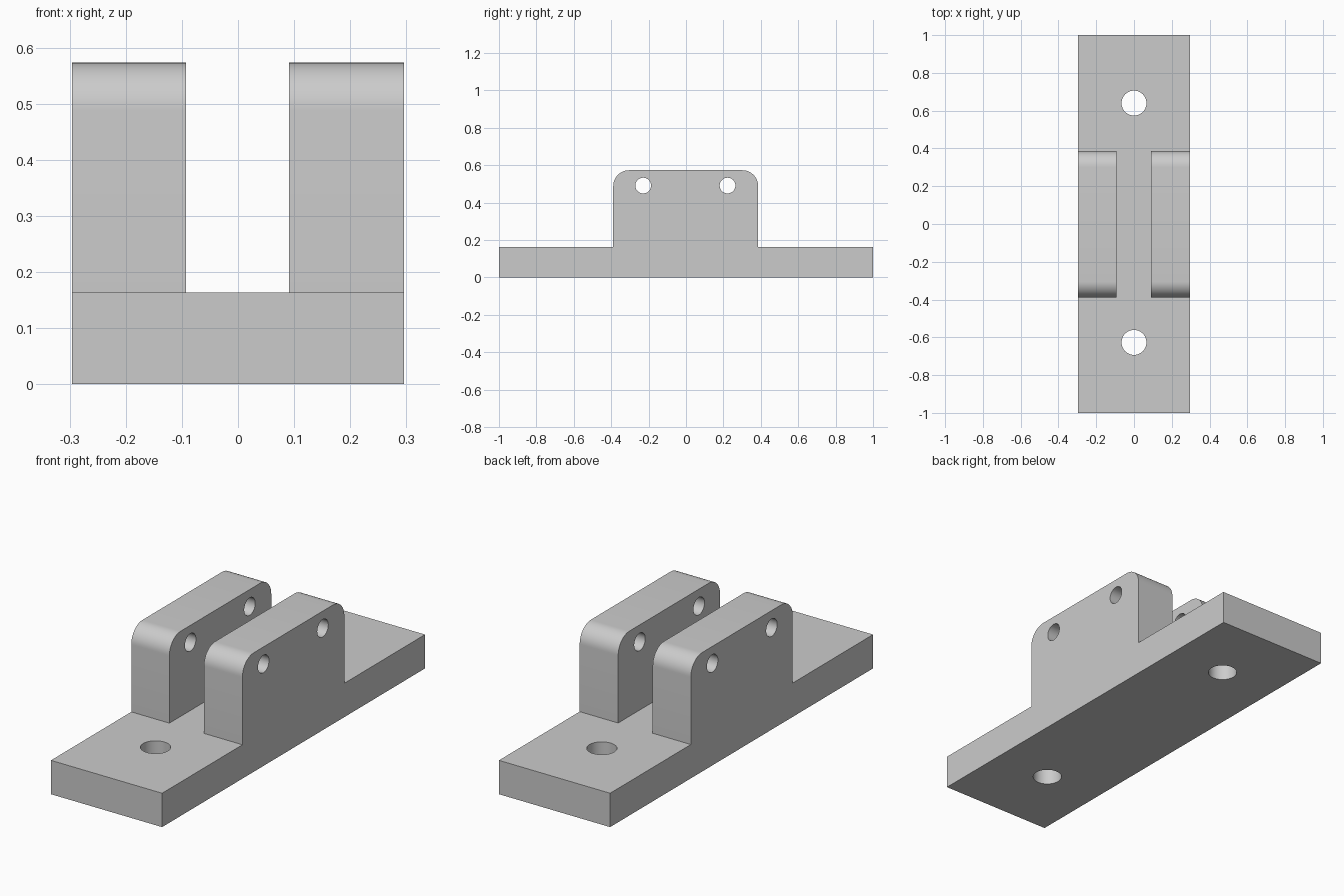
import bpy
import bmesh
from math import cos, sin, pi, radians
from mathutils import Matrix, Vector

default = bpy.data.objects.get("Cube")
if default:
    bpy.data.objects.remove(default, do_unlink=True)

HALF_W = 0.296
BASE_H = 0.163
TOP = 0.573
CORNER = 0.085

grey = bpy.data.materials.new("plain grey")
grey.use_nodes = True
colour = (0.6, 0.6, 0.6, 1)
grey.diffuse_color = colour
grey.node_tree.nodes["Principled BSDF"].inputs["Base Color"].default_value = colour


def add_object(name, bm):
    bmesh.ops.recalc_face_normals(bm, faces=bm.faces)
    mesh = bpy.data.meshes.new(name)
    bm.to_mesh(mesh)
    bm.free()
    mesh.materials.append(grey)
    obj = bpy.data.objects.new(name, mesh)
    bpy.context.collection.objects.link(obj)
    return obj


def extrude_side_profile(name, points, x0, x1):
    """Extrude a (y, z) outline from x0 to x1."""
    bm = bmesh.new()
    face = bm.faces.new([bm.verts.new((x0, y, z)) for y, z in points])
    moved = bmesh.ops.extrude_face_region(bm, geom=[face])["geom"]
    verts = [v for v in moved if isinstance(v, bmesh.types.BMVert)]
    bmesh.ops.translate(bm, verts=verts, vec=(x1 - x0, 0, 0))
    return add_object(name, bm)


def rod(name, centre, radius, length, axis):
    """Cylindrical hole cutter along the given axis."""
    turn = Vector((0, 0, 1)).rotation_difference(Vector(axis)).to_matrix().to_4x4()
    bm = bmesh.new()
    bmesh.ops.create_cone(bm, cap_ends=True, segments=48, radius1=radius,
                          radius2=radius, depth=length,
                          matrix=Matrix.Translation(centre) @ turn)
    obj = add_object(name, bm)
    obj.hide_render = True
    return obj


def combine(target, tool, operation):
    mod = target.modifiers.new(operation.lower(), "BOOLEAN")
    mod.operation = operation
    mod.solver = "EXACT"
    mod.object = tool
    bpy.context.view_layer.objects.active = target
    bpy.ops.object.modifier_apply(modifier=mod.name)
    bpy.data.objects.remove(tool, do_unlink=True)


# Base plate
bracket = extrude_side_profile(
    "clevis_bracket", [(-1, 0), (1, 0), (1, BASE_H), (-1, BASE_H)], -HALF_W, HALF_W)

# Two upright lugs with rounded upper corners, set into the plate
BACK, FRONT = 0.386, -0.389
outline = [(FRONT, BASE_H / 2), (BACK, BASE_H / 2)]
for cy, start in ((BACK - CORNER, 0), (FRONT + CORNER, pi / 2)):
    for i in range(13):
        a = start + i * pi / 24
        outline.append((cy + CORNER * cos(a), TOP - CORNER + CORNER * sin(a)))
for name, x0, x1 in (("right_lug", -HALF_W, -0.093), ("left_lug", 0.091, HALF_W)):
    combine(bracket, extrude_side_profile(name, outline, x0, x1), "UNION")

# Mounting holes through the plate
for y in (-0.627, 0.64):
    combine(bracket, rod("mounting_hole", (0, y, BASE_H / 2), 0.066, 1, (0, 0, 1)),
            "DIFFERENCE")

# Pin holes through both lugs
for y in (-0.229, 0.222):
    combine(bracket, rod("pin_hole", (0, y, 0.491), 0.042, 2, (1, 0, 0)), "DIFFERENCE")

# Smooth the curved walls and keep the corners crisp
bpy.ops.object.select_all(action="DESELECT")
bracket.select_set(True)
bpy.context.view_layer.objects.active = bracket
bpy.ops.object.shade_smooth_by_angle(angle=radians(30))
